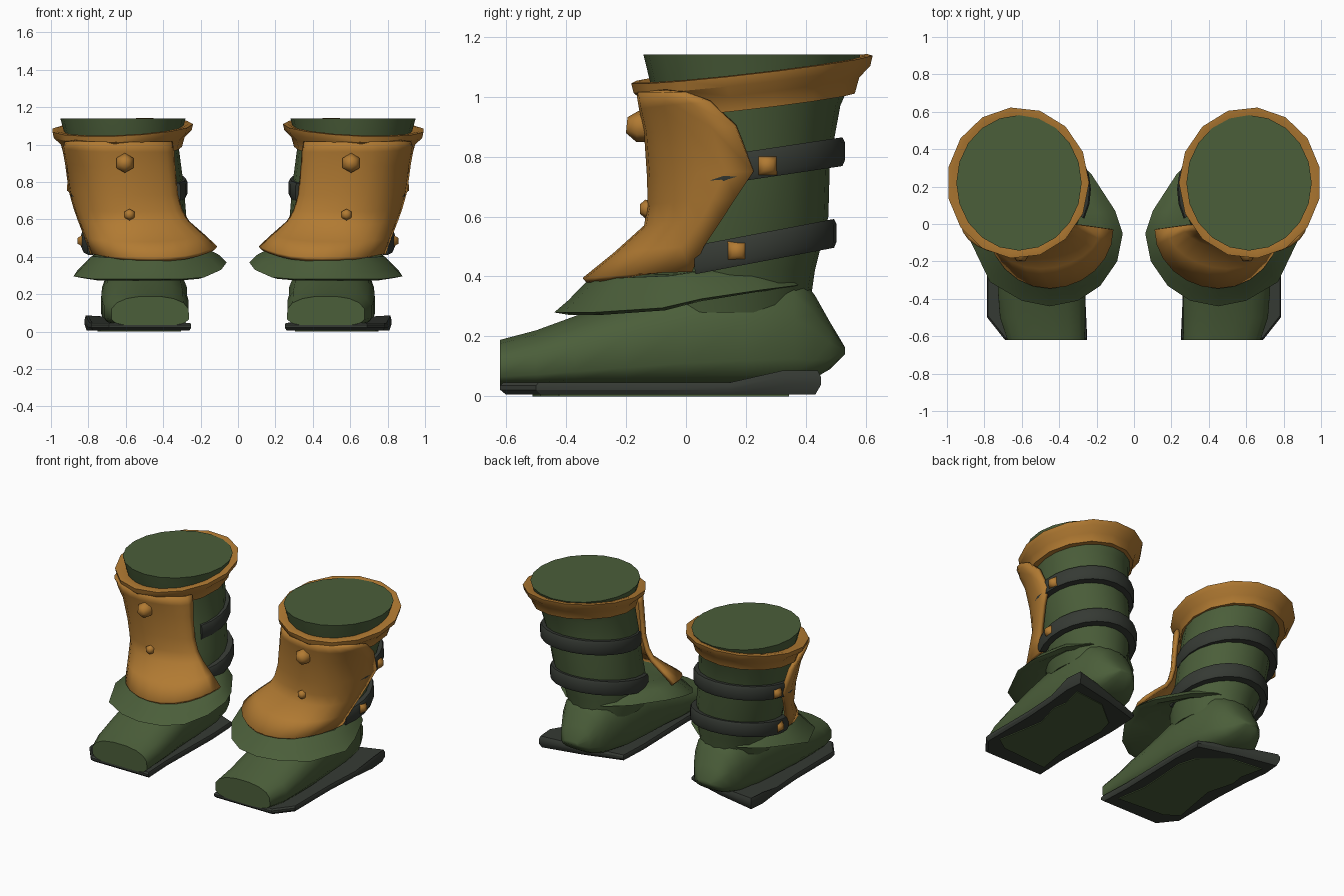
import bpy, bmesh, math
from math import sin, cos, pi, radians
from mathutils import Vector, Matrix

if "Cube" in bpy.data.objects:
    bpy.data.objects.remove(bpy.data.objects["Cube"])


def material(name, rgb):
    m = bpy.data.materials.new(name)
    m.diffuse_color = (*rgb, 1)
    m.use_nodes = True
    m.node_tree.nodes["Principled BSDF"].inputs["Base Color"].default_value = m.diffuse_color
    return m


GREEN = material("olive_green", (0.07, 0.112, 0.042))
TAN = material("tan_leather", (0.44, 0.195, 0.032))
DARK = material("dark_rubber", (0.036, 0.042, 0.034))


def finish(name, bm, mat, angle=35, thickness=0):
    """Turn a bmesh of one boot part into an object mirrored to the other boot."""
    bmesh.ops.recalc_face_normals(bm, faces=bm.faces)
    me = bpy.data.meshes.new(name)
    bm.to_mesh(me)
    bm.free()
    me.materials.append(mat)
    me.shade_smooth()
    me.set_sharp_from_angle(angle=radians(angle))
    ob = bpy.data.objects.new(name, me)
    bpy.context.collection.objects.link(ob)
    if thickness:
        s = ob.modifiers.new("thickness", 'SOLIDIFY')
        s.thickness = thickness
        s.offset = -1
    mir = ob.modifiers.new("pair", 'MIRROR')
    mir.use_mirror_merge = False
    return ob


def loft(rings, closed=True, caps=True, loop=False):
    """Skin a list of equally long point rings."""
    bm = bmesh.new()
    vs = [[bm.verts.new(p) for p in r] for r in rings]
    n = len(vs[0])
    pairs = list(zip(vs, vs[1:])) + ([(vs[-1], vs[0])] if loop else [])
    for a, b in pairs:
        for i in range(n if closed else n - 1):
            j = (i + 1) % n
            bm.faces.new((a[i], a[j], b[j], b[i]))
    if caps:
        bm.faces.new(vs[0])
        bm.faces.new(vs[-1])
    return bm


def ellipse(cx, cy, rx, ry, z, n=20):
    return [(cx + rx * cos(2 * pi * i / n), cy + ry * sin(2 * pi * i / n), z) for i in range(n)]


# Sole: outline with a slanted heel and a raised heel edge
outline = [(.25, -.62), (.69, -.62), (.785, -.5), (.785, -.1), (.8, .15),
           (.82, .33), (.81, .45), (.53, .39), (.26, .31), (.25, .1), (.26, -.4)]


def sole_ring(k, level, drop=0):
    pts = []
    for x, y in outline:
        rise = min(1, max(0, (y - .18) / .15)) * max(0, min(1, (x - .3) / .4))
        pts.append((.52 + (x - .52) * k, -.08 + (y + .08) * k, .006 + (.04 + .04 * rise) * level))
    return pts


finish("sole", loft([sole_ring(.965, 0), sole_ring(1, .4), sole_ring(1, .75), sole_ring(.98, 1)]), DARK, 30)

# Green foot bottom showing through the middle of the sole
patch = [(.52 + (x - .52) * k, -.08 + (y + .08) * k)
         for (x, y), k in zip(outline, (.8, .75, .82, .6, .75, .65, .8, .85, .65, .75, .7))]
finish("sole_patch", loft([[(x, y, z) for x, y in patch] for z in (0, .007)]), GREEN)

# Foot: cross-sections along y as (y, x min, x max, z bottom, z top)
sections = [(-.62, .26, .68, .03, .19), (-.5, .26, .72, .03, .222), (-.37, .26, .73, .03, .27),
            (-.2, .27, .735, .03, .33), (0, .27, .73, .03, .40), (.2, .28, .72, .03, .44),
            (.36, .32, .69, .04, .43), (.43, .36, .65, .06, .34), (.48, .4, .62, .09, .25),
            (.53, .46, .56, .14, .165)]


def foot_ring(y, x0, x1, z0, z1, n=16):
    pts = []
    for i in range(n):
        a = 2 * pi * (i + .5) / n
        c, s = cos(a), sin(a)
        e = .85 if s > 0 else .45    # squarer towards the sole
        x = (x0 + x1) / 2 + (x1 - x0) / 2 * math.copysign(abs(c) ** (.88 if s > 0 else .7), c)
        zm = z0 + (z1 - z0) * .42
        z = zm + ((z1 - zm) if s > 0 else (zm - z0)) * math.copysign(abs(s) ** e, s)
        pts.append((x, y, z))
    return pts


finish("foot", loft([foot_ring(*s) for s in sections]), GREEN, 50)

# Shaft: stacked ellipses leaning outwards
shaft = [(.50, .13, .22, .28, .28), (.51, .15, .25, .28, .42), (.55, .18, .275, .295, .6),
         (.575, .19, .285, .29, .78), (.61, .21, .295, .305, .97), (.615, .215, .31, .335, 1.05),
         (.615, .22, .335, .362, 1.14)]
finish("shaft", loft([ellipse(*s) for s in shaft]), GREEN, 40)

# Ankle skirt: flared ring, low at the front and tucked in at the back
hem = [(.45, -.44, .28), (.3, -.41, .28), (.18, -.33, .29), (.09, -.2, .33), (.06, -.05, .37),
       (.1, .07, .38), (.23, .27, .385), (.36, .38, .385), (.5, .41, .38), (.66, .37, .37),
       (.78, .25, .355), (.86, .05, .325), (.88, -.08, .295), (.77, -.31, .28), (.6, -.41, .28)]


def hem_ring(k, z_add, level=0, z_level=0):
    return [(.48 + (x - .48) * k, .03 + (y - .03) * k, (z + z_add) * (1 - level) + z_level * level)
            for x, y, z in hem]


finish("ankle_skirt", loft([hem_ring(.55, .05), hem_ring(.9, -.008), hem_ring(1, 0), hem_ring(.9, .04),
                            hem_ring(.8, .08, .3, .39), hem_ring(.74, .11, .5, .40),
                            hem_ring(.55, .1, .5, .42)]), GREEN, 35)


# Tilted rim around the top opening
def rim_ring(grow, drop, n=15):
    pts = []
    for i in range(n):
        a = 2 * pi * (i + .5) / n
        x, y = .62 + (.38 + grow) * cos(a), .22 + (.405 + grow) * sin(a)
        pts.append((x, y, 1.047 + .115 * (y + .19) - .045 * (x - .62) - drop))
    return pts


finish("top_rim", loft([rim_ring(-.085, .015), rim_ring(-.025, 0), rim_ring(0, .002), rim_ring(-.008, .035),
                        rim_ring(-.045, .07), rim_ring(-.06, .122), rim_ring(-.1, .12)],
                       caps=False, loop=True), TAN, 35)


# Two rubber straps wrapped around the back
def strap(name, cx, cy, rx, ry, z, slope):
    rings = []
    for i in range(17):
        a = radians(-28 + 236 * i / 16)
        ring = []
        for g, h in ((-.05, -.048), (-.008, -.048), (0, -.03), (0, .03), (-.008, .048), (-.05, .048)):
            x, y = cx + (rx + g) * cos(a), cy + (ry + g) * sin(a)
            ring.append((x, y, z + h + slope * (y - cy)))
        rings.append(ring)
    finish(name, loft(rings), DARK, 35)


strap("upper_strap", .585, .2, .315, .33, .768, .15)
strap("lower_strap", .535, .18, .305, .322, .484, .19)

# Front guard: half-ellipse rows (z, inner x, inner y, front y, outer x, outer y, inner corner lift)
guard = [(1.015, .35, 0, -.166, .925, .0, 0), (.96, .34, 0, -.157, .94, .08, 0),
         (.88, .335, -.01, -.14, .925, .165, 0), (.73, .32, -.01, -.13, .905, .225, 0),
         (.64, .295, -.01, -.128, .88, .165, .005), (.57, .26, -.01, -.14, .855, .12, .02),
         (.48, .18, -.02, -.24, .82, .06, .04), (.395, .11, -.03, -.345, .79, .02, .06)]
rows = []
for z, xi, yi, yf, xo, yo, lift in guard:
    row = []
    for i in range(13):
        t = i / 12
        c, s = -cos(pi * t), sin(pi * t)
        base = yi + (yo - yi) * (c + 1) / 2
        row.append(((xi + xo) / 2 + (xo - xi) / 2 * c, base + (yf - base) * s,
                    z + lift * max(0, -c) ** 2.5 + .02 * max(0, c) ** 3))
    rows.append(row)
rows[0] = [(x, y, min(z, 1.015)) for x, y, z in rows[0]]
finish("front_guard", loft(rows, closed=False, caps=False), TAN, 70, .025)


# Studs: faceted knobs on the guard and square knobs on the straps
def stud(name, loc, direction, r, depth, sides):
    rot = Vector(direction).to_track_quat('Z', 'Y').to_matrix().to_4x4()
    rings = [[(r * k * cos(2 * pi * (i + .5) / sides), r * k * sin(2 * pi * (i + .5) / sides), h * depth)
              for i in range(sides)] for k, h in ((.9, -.6), (1, .25), (.5, 1))]
    bm = loft(rings)
    bmesh.ops.transform(bm, matrix=Matrix.Translation(loc) @ rot, verts=bm.verts)
    finish(name, bm, TAN, 75)


stud("upper_front_stud", (.605, -.148, .9), (0, -1, .1), .053, .05, 6)
stud("lower_front_stud", (.58, -.13, .625), (0, -1, 0), .031, .024, 6)
stud("upper_strap_stud", (.878, .27, .77), (1, .15, 0), .045, .035, 4)
stud("lower_strap_stud", (.822, .17, .485), (1, 0, 0), .045, .035, 4)
